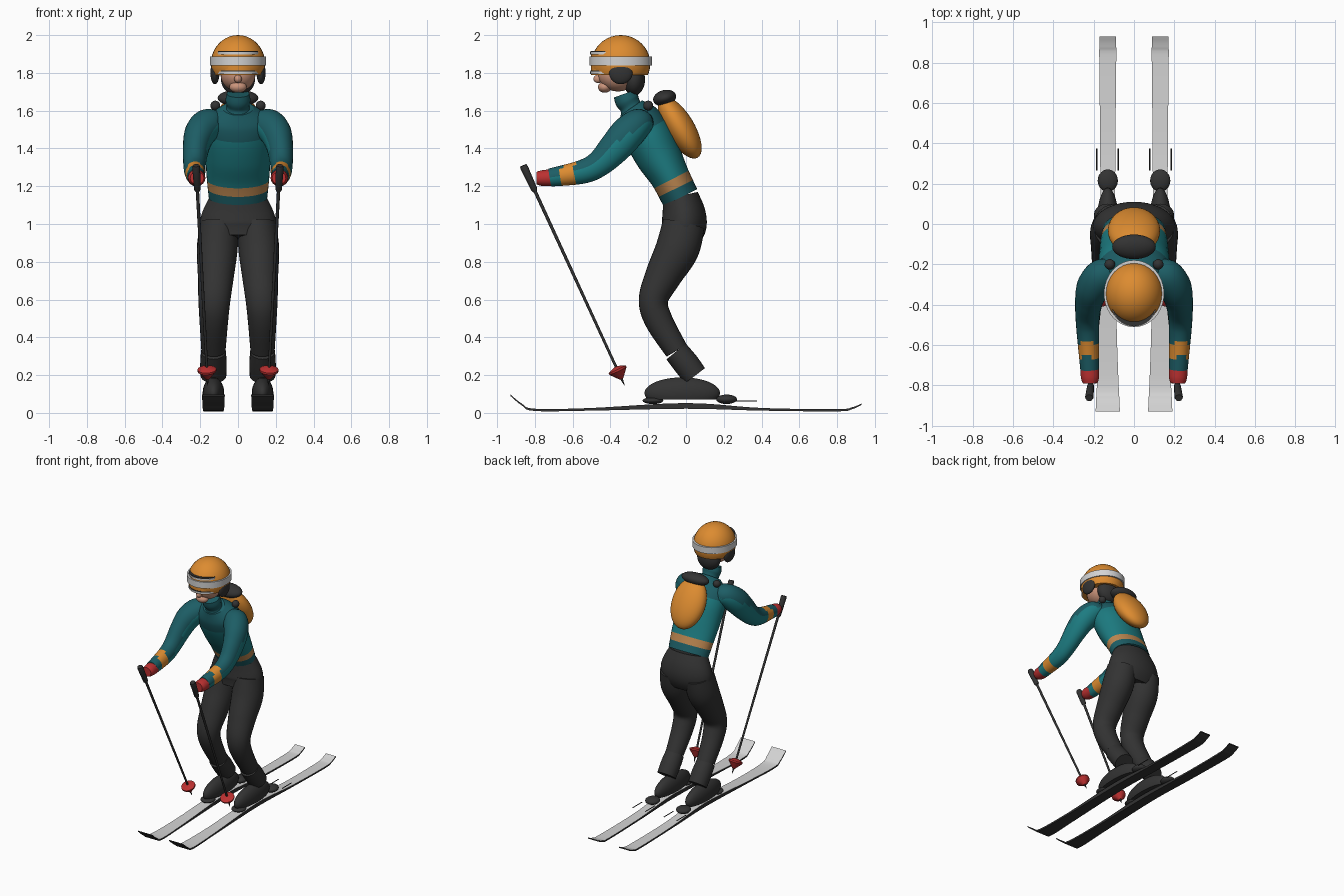
import bpy, bmesh
from math import radians, sin, cos, pi
from mathutils import Vector, Matrix

cube = bpy.data.objects.get("Cube")
if cube:
    bpy.data.objects.remove(cube)


def material(name, red, green, blue):
    mat = bpy.data.materials.new(name)
    mat.use_nodes = True
    color = (red, green, blue, 1)
    mat.diffuse_color = color
    shader = next(n for n in mat.node_tree.nodes if n.type == 'BSDF_PRINCIPLED')
    shader.inputs["Base Color"].default_value = color
    shader.inputs["Roughness"].default_value = .6
    return mat


orange = material("orange", .72, .26, .03)
tan = material("tan stripe", .5, .24, .08)
teal = material("teal", .012, .2, .22)
deep_teal = material("deep teal", .012, .11, .13)
black = material("charcoal", .033, .033, .033)
red = material("red", .5, .03, .03)
skin = material("skin", .6, .3, .2)
white = material("pale grey", .65, .65, .65)


def finish(name, bm, mats, rule=None):
    """Turn a bmesh into a smooth object, colouring faces by a rule."""
    bmesh.ops.recalc_face_normals(bm, faces=bm.faces[:])
    if rule:
        for face in bm.faces:
            face.material_index = rule(face)
    mesh = bpy.data.meshes.new(name)
    bm.to_mesh(mesh)
    bm.free()
    for mat in mats:
        mesh.materials.append(mat)
    mesh.shade_smooth()
    mesh.set_sharp_from_angle(angle=radians(40))
    obj = bpy.data.objects.new(name, mesh)
    bpy.context.collection.objects.link(obj)
    return obj


def spline(points, steps):
    """Catmull-Rom samples through tuples of any length."""
    if steps == 1:
        return [tuple(p) for p in points]
    padded = [points[0]] + list(points) + [points[-1]]
    out = []
    for a, b, c, d in zip(padded, padded[1:], padded[2:], padded[3:]):
        for k in range(steps):
            t = k / steps
            out.append(tuple(
                q + t / 2 * (r - p + t * (2 * p - 5 * q + 4 * r - s + t * (3 * (q - r) + s - p)))
                for p, q, r, s in zip(a, b, c, d)))
    return out + [tuple(points[-1])]


def bridge(bm, rings):
    """Skin a list of vertex rings and cap both ends."""
    layer = bm.faces.layers.int.new("row")
    for row, (low, high) in enumerate(zip(rings, rings[1:])):
        for i in range(len(low)):
            j = (i + 1) % len(low)
            bm.faces.new((low[i], low[j], high[j], high[i]))[layer] = row
    bm.faces.new(rings[0])
    bm.faces.new(rings[-1])[layer] = len(rings)
    return layer


def tube(name, points, mats, rule=None, steps=8, sides=24, side=1):
    """Loft ellipses (x, y, z, half width, half depth) along a path."""
    path = spline([(p[0] * side, *p[1:]) for p in points], steps)
    bm = bmesh.new()
    rings = []
    for i, (x, y, z, wide, deep) in enumerate(path):
        before, after = path[max(i - 1, 0)], path[min(i + 1, len(path) - 1)]
        along = (Vector(after[:3]) - Vector(before[:3])).normalized()
        across = Vector((1, 0, 0))
        across = (across - along * across.dot(along)).normalized()
        normal = along.cross(across)
        angles = [2 * pi * k / sides for k in range(sides)]
        rings.append([bm.verts.new(Vector((x, y, z)) + across * wide * cos(a)
                                   + normal * deep * sin(a)) for a in angles])
    layer = bridge(bm, rings)
    wrapped = (lambda f: rule(f, f[layer] / steps)) if rule else None
    return finish(name, bm, mats, wrapped)


def ball(name, center, radii, mat, tilt=0, floor=None):
    """Ellipsoid, optionally tilted about x or flattened at a height."""
    bm = bmesh.new()
    place = (Matrix.Translation(center) @ Matrix.Rotation(radians(tilt), 4, 'X')
             @ Matrix.Diagonal((*radii, 1)))
    bmesh.ops.create_uvsphere(bm, u_segments=32, v_segments=20, radius=1, matrix=place)
    if floor is not None:
        cut = bmesh.ops.bisect_plane(bm, geom=bm.verts[:] + bm.edges[:] + bm.faces[:],
                                     plane_co=(0, 0, floor), plane_no=(0, 0, 1), clear_inner=True)
        edges = [e for e in cut["geom_cut"] if isinstance(e, bmesh.types.BMEdge)]
        bmesh.ops.holes_fill(bm, edges=edges)
    return finish(name, bm, [mat])


def ski(name, side):
    # y, underside z, half width, thickness
    stations = [(-.93, .09, .06, .008), (-.87, .04, .058, .01), (-.8, .01, .054, .012),
                (-.5, .012, .044, .014), (0, .022, .037, .03), (.4, .012, .038, .014),
                (.8, .008, .042, .012), (.88, .02, .042, .01), (.93, .042, .042, .008)]
    bm = bmesh.new()
    rings = [[bm.verts.new((side * .13 + w * dx, y, z + thick * dz))
              for dx, dz in ((-1, 0), (1, 0), (1, 1), (-1, 1))]
             for y, z, w, thick in spline(stations, 5)]
    bridge(bm, rings)
    finish(name, bm, [black, white], lambda f: int(f.normal.z > .5))


# Torso: dark hem, tan stripe, bright middle and dark yoke
tube("jacket_torso",
     [(0, -.03, 1.14, .155, .1), (0, -.085, 1.25, .166, .104), (0, -.145, 1.36, .172, .122),
      (0, -.2, 1.47, .176, .128), (0, -.25, 1.555, .16, .11), (0, -.29, 1.615, .08, .07)],
     [teal, deep_teal, tan],
     lambda f, t: 1 if t < .45 or t > 3.2 else 2 if t < .8 else 0, sides=36)
tube("collar", [(0, -.275, 1.58, .08, .075), (0, -.293, 1.62, .06, .058),
                (0, -.312, 1.655, .066, .064), (0, -.325, 1.69, .06, .06)], [deep_teal])
tube("trouser_hips",
     [(0, -.03, 1.15, .148, .094), (0, -.012, 1.06, .19, .114), (0, -.01, .99, .203, .118),
      (0, -.025, .92, .19, .1)], [black], sides=36)

# Head, helmet and goggles
ball("face", (0, -.36, 1.79), (.092, .105, .088), skin)
ball("mouth", (0, -.43, 1.725), (.046, .036, .03), skin)
ball("nose", (0, -.465, 1.768), (.02, .025, .022), skin)
ball("hair", (0, -.275, 1.765), (.09, .058, .085), black)
ball("helmet", (0, -.345, 1.848), (.144, .156, .152), orange, floor=1.79)


def band(name, y, z, height, wide, deep, mat):
    tube(name, [(0, y, z, wide, deep), (0, y, z + height, wide, deep)], [mat], steps=1, sides=48)


band("goggle_lens", -.4, 1.79, .12, .105, .102, orange)
band("goggle_strap", -.345, 1.84, .048, .149, .166, white)
for label, height in (("lower", 1.795), ("upper", 1.898)):
    band(label + "_goggle_frame", -.4, height, .012, .112, .107, white)
    band(label + "_goggle_edge", -.4, height + .012, .006, .109, .105, black)

# Backpack
ball("backpack", (0, -.033, 1.51), (.13, .077, .185), orange, tilt=31)
ball("backpack_lid", (0, -.113, 1.667), (.108, .062, .042), black, tilt=15)

# Everything that comes in pairs
for label, side in (("left_", 1), ("right_", -1)):
    ball(label + "ear_pad", (side * .122, -.345, 1.8), (.024, .062, .06), black)
    ball(label + "strap_buckle", (side * .12, -.2, 1.627), (.026, .026, .026), black)

    tube(label + "sleeve",
         [(.1, -.23, 1.53, .06, .06), (.155, -.255, 1.53, .085, .08), (.2, -.31, 1.48, .083, .09),
          (.222, -.375, 1.405, .07, .085), (.23, -.46, 1.32, .06, .07),
          (.228, -.55, 1.276, .055, .063), (.22, -.72, 1.246, .046, .048)],
         [teal, deep_teal, orange],
         lambda f, t: 2 if -.66 < f.calc_center_median().y < -.59 else int(f.normal.z > .1),
         side=side)
    tube(label + "glove",
         [(.22, -.705, 1.245, .046, .045), (.218, -.76, 1.243, .045, .042),
          (.217, -.79, 1.243, .036, .034)], [red], side=side)

    tube(label + "trouser_leg",
         [(.1, -.012, 1.0, .1, .112), (.11, -.045, .87, .108, .115), (.117, -.118, .73, .096, .097),
          (.125, -.172, .6, .085, .078), (.128, -.145, .49, .076, .074),
          (.13, -.05, .33, .064, .062)], [black], side=side)
    tube(label + "trouser_cuff",
         [(.13, -.052, .325, .066, .066), (.13, 0, .26, .07, .069), (.13, .048, .197, .068, .066)],
         [black], side=side)

    # Boot, bindings and brake rods
    ball(label + "boot", (side * .13, -.02, .105), (.057, .2, .083), black, floor=.07)
    ball(label + "toe_binding", (side * .13, -.175, .065), (.05, .055, .018), black)
    ball(label + "heel_binding", (side * .13, .215, .072), (.05, .055, .025), black)
    for place, x in (("inner", .078), ("outer", .185)):
        tube(label + place + "_brake_rod",
             [(x, .265, .062, .003, .003), (x, .375, .062, .003, .003)],
             [black], steps=1, sides=8, side=side)
    ski(label + "ski", side)

    # Pole laid out along one straight line
    top, tip = Vector((.222, -.862, 1.31)), Vector((.16, -.325, .145))

    def pole_part(name, profile, mat):
        tube(label + name, [(*top.lerp(tip, t), r, r) for t, r in profile], [mat],
             steps=1, sides=16, side=side)

    pole_part("pole_grip", [(0, .018), (.01, .021), (.11, .017), (.12, .01)], black)
    pole_part("pole_shaft", [(.1, .009), (.95, .007), (.97, .007), (1, .001)], black)
    pole_part("pole_basket", [(.915, .012), (.926, .05), (.934, .05), (.97, .01)], red)
